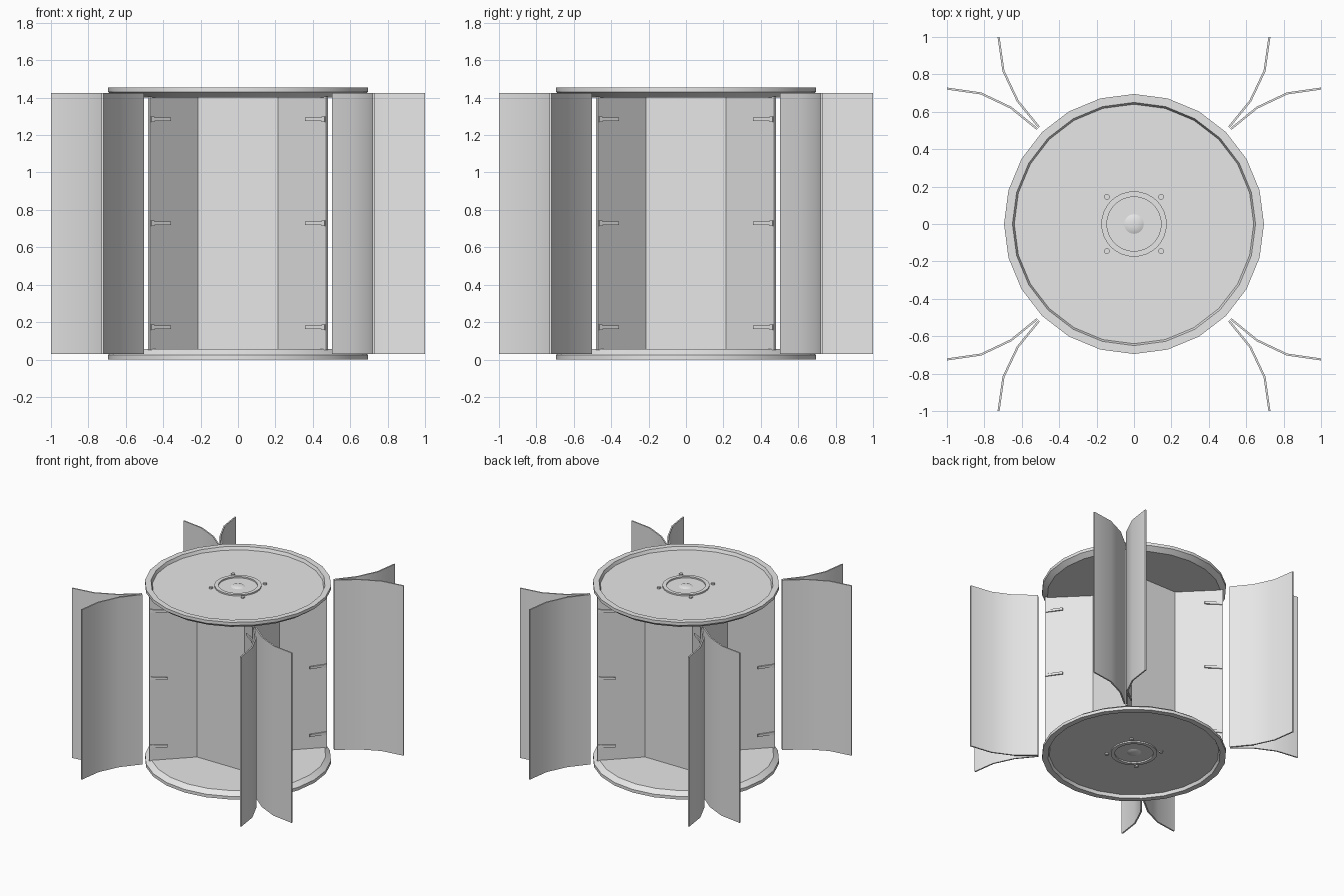
import bpy, bmesh, math
from mathutils import Vector, Matrix

if "Cube" in bpy.data.objects:
    bpy.data.objects.remove(bpy.data.objects["Cube"])

H = 1.455  # total height

grey = bpy.data.materials.new("light_grey_metal")
grey.diffuse_color = (0.8, 0.8, 0.8, 1)
grey.use_nodes = True
grey.node_tree.nodes["Principled BSDF"].inputs["Base Color"].default_value = grey.diffuse_color


def finish(name, bm, smooth=True):
    bmesh.ops.recalc_face_normals(bm, faces=bm.faces)
    me = bpy.data.meshes.new(name)
    bm.to_mesh(me)
    bm.free()
    me.materials.append(grey)
    ob = bpy.data.objects.new(name, me)
    bpy.context.collection.objects.link(ob)
    if smooth:
        bpy.ops.object.select_all(action='DESELECT')
        ob.select_set(True)
        bpy.context.view_layer.objects.active = ob
        bpy.ops.object.shade_smooth_by_angle(angle=math.radians(30))
    return ob


def prism(bm, outline, z0, z1):
    """Extrude a plan outline from z0 to z1."""
    lo = [bm.verts.new((x, y, z0)) for x, y in outline]
    hi = [bm.verts.new((x, y, z1)) for x, y in outline]
    n = len(outline)
    bm.faces.new(lo[::-1])
    bm.faces.new(hi)
    for i in range(n):
        j = (i + 1) % n
        bm.faces.new((lo[i], lo[j], hi[j], hi[i]))


def strip(path, t):
    """Plan outline of a thin sheet following a path."""
    p = [Vector(q) for q in path]
    left, right = [], []
    for i, q in enumerate(p):
        d = (p[min(i + 1, len(p) - 1)] - p[max(i - 1, 0)]).normalized()
        nrm = Vector((-d.y, d.x)) * t / 2
        left.append(tuple(q + nrm))
        right.append(tuple(q - nrm))
    return left + right[::-1]


def lathe(name, profile, seg, flip):
    """Revolve an (r, z) profile; flip puts it at the top, upside down."""
    bm = bmesh.new()
    vs = [bm.verts.new((r, 0, H - z if flip else z)) for r, z in profile]
    es = [bm.edges.new(vs[i:i + 2]) for i in range(len(vs) - 1)]
    bmesh.ops.spin(bm, geom=vs + es, cent=(0, 0, 0), axis=(0, 0, 1),
                   angle=2 * math.pi, steps=seg, use_merge=True)
    bmesh.ops.remove_doubles(bm, verts=bm.verts, dist=1e-5)
    return finish(name, bm)


# Top and bottom end plates with raised rims, hub rings and bolts
plate = [(0, .025), (.64, .025), (.65, 0), (.695, 0), (.695, .025),
         (.655, .055), (0, .055)]
ring = [(.145, .028), (.145, .014), (.175, .014), (.175, .028)]
boss = [(.055, .026), (.04, .019), (.02, .016), (0, .015)]
for side, flip in (("bottom", False), ("top", True)):
    lathe(side + "_plate", plate, 24, flip)
    lathe(side + "_hub_ring", ring, 32, flip)
    lathe(side + "_shaft_boss", boss, 16, flip)
    bm = bmesh.new()
    for sx in (-1, 1):
        for sy in (-1, 1):
            z = .021
            bmesh.ops.create_cone(
                bm, cap_ends=True, segments=12, radius1=.015, radius2=.015,
                depth=.014, matrix=Matrix.Translation(
                    (sx * .145, sy * .145, H - z if flip else z)))
    finish(side + "_hub_bolts", bm)

# Central core: square box with a thin diagonal fin at each corner
outline = []
for k in range(4):
    c, s = (1, 0, -1, 0)[k], (0, 1, 0, -1)[k]
    for x, y in ((.225, .215), (.48, .47), (.47, .48), (.215, .225)):
        outline.append((c * x - s * y, s * x + c * y))
bm = bmesh.new()
prism(bm, outline, .05, H - .05)
finish("core_with_fins", bm, False)

# Curved blades in pairs and clamp arms on both faces of every fin
blade = [(.508, .518), (.57, .585), (.622, .658), (.668, .738),
         (.698, .818), (.715, .905), (.724, 1.0)]
blade = [blade[i] for i in (0, 2, 4, 6)]
arm = [(.468, .475), (.36, .40)]
end = [(.468, .475), (.452, .464)]
for k, corner in enumerate(("back_right", "back_left",
                            "front_left", "front_right")):
    rot = Matrix.Rotation(k * math.pi / 2, 4, 'Z')
    blades, arms = bmesh.new(), bmesh.new()
    for swap in (False, True):
        def side_of(path):
            return [(y, x) if swap else (x, y) for x, y in path]
        prism(blades, strip(side_of(blade), .011), .03, 1.425)
        for z in (.172, .728, 1.284):
            prism(arms, strip(side_of(arm), .01), z - .01, z + .01)
            prism(arms, strip(side_of(end), .016), z - .014, z + .014)
    for bm, name in ((blades, "_blades"), (arms, "_clamp_arms")):
        bmesh.ops.transform(bm, matrix=rot, verts=bm.verts)
        finish(corner + name, bm, name == "_blades")
